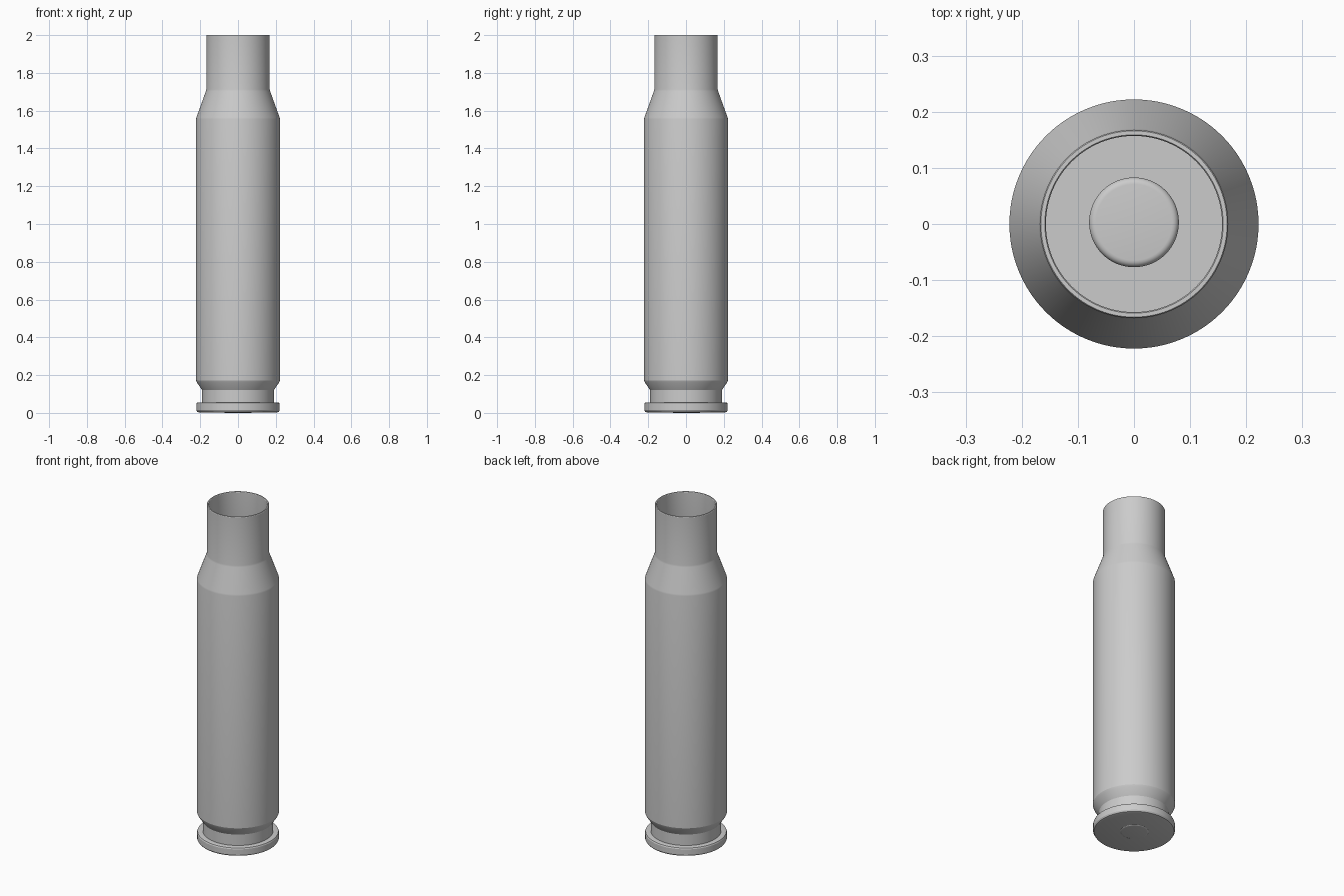
import bpy, bmesh, math
from mathutils import Matrix, Vector

if "Cube" in bpy.data.objects:
    bpy.data.objects.remove(bpy.data.objects["Cube"])


def lathe(name, profile, segments=96, center=(0, 0, 0), angle=20):
    """Spin an (r, z) profile round z; both ends lie on the axis."""
    bm = bmesh.new()
    verts = [bm.verts.new((r, 0, z)) for r, z in profile]
    edges = [bm.edges.new(p) for p in zip(verts, verts[1:])]
    bmesh.ops.spin(bm, geom=verts + edges, cent=(0, 0, 0), axis=(0, 0, 1),
                   angle=math.tau, steps=segments, use_duplicate=False)
    bmesh.ops.remove_doubles(bm, verts=bm.verts, dist=1e-5)
    bmesh.ops.recalc_face_normals(bm, faces=bm.faces)
    mesh = bpy.data.meshes.new(name)
    bm.to_mesh(mesh)
    bm.free()
    obj = bpy.data.objects.new(name, mesh)
    obj.location = center
    bpy.context.collection.objects.link(obj)
    bpy.ops.object.select_all(action='DESELECT')
    obj.select_set(True)
    bpy.context.view_layer.objects.active = obj
    bpy.ops.object.shade_smooth_by_angle(angle=math.radians(angle))
    return obj


# Case: outside from base to mouth, then thin inner wall back down
outer = [(0, 0.003), (0.207, 0.003), (0.216, 0.006), (0.221, 0.014),
         (0.221, 0.046), (0.218, 0.053), (0.212, 0.055), (0.19, 0.055),
         (0.19, 0.12), (0.217, 0.16), (0.222, 0.172), (0.222, 1.555),
         (0.22, 1.565), (0.17, 1.703), (0.168, 1.713), (0.168, 1.997)]
lip = [(0.166, 2.0), (0.159, 2.0), (0.157, 1.997)]
inner = [(0.157, 1.711), (0.159, 1.70), (0.21, 1.56), (0.211, 1.55),
         (0.211, 0.175), (0.179, 0.125), (0.179, 0.044), (0.205, 0.044),
         (0.21, 0.04), (0.21, 0.018), (0.205, 0.014), (0, 0.014)]
lathe("cartridge_case", outer + lip + inner)

# Primer: short cylinder with rounded edges, set in the base
R, H, B = 0.08, 0.06, 0.012
steps = [i * math.pi / 10 for i in range(6)]
low = [(R - B + B * math.sin(a), B - B * math.cos(a)) for a in steps]
high = [(r, H - z) for r, z in reversed(low)]
lathe("primer", [(0, 0)] + low + high + [(0, H)], 64, (0, 0.003, 0), 40)
